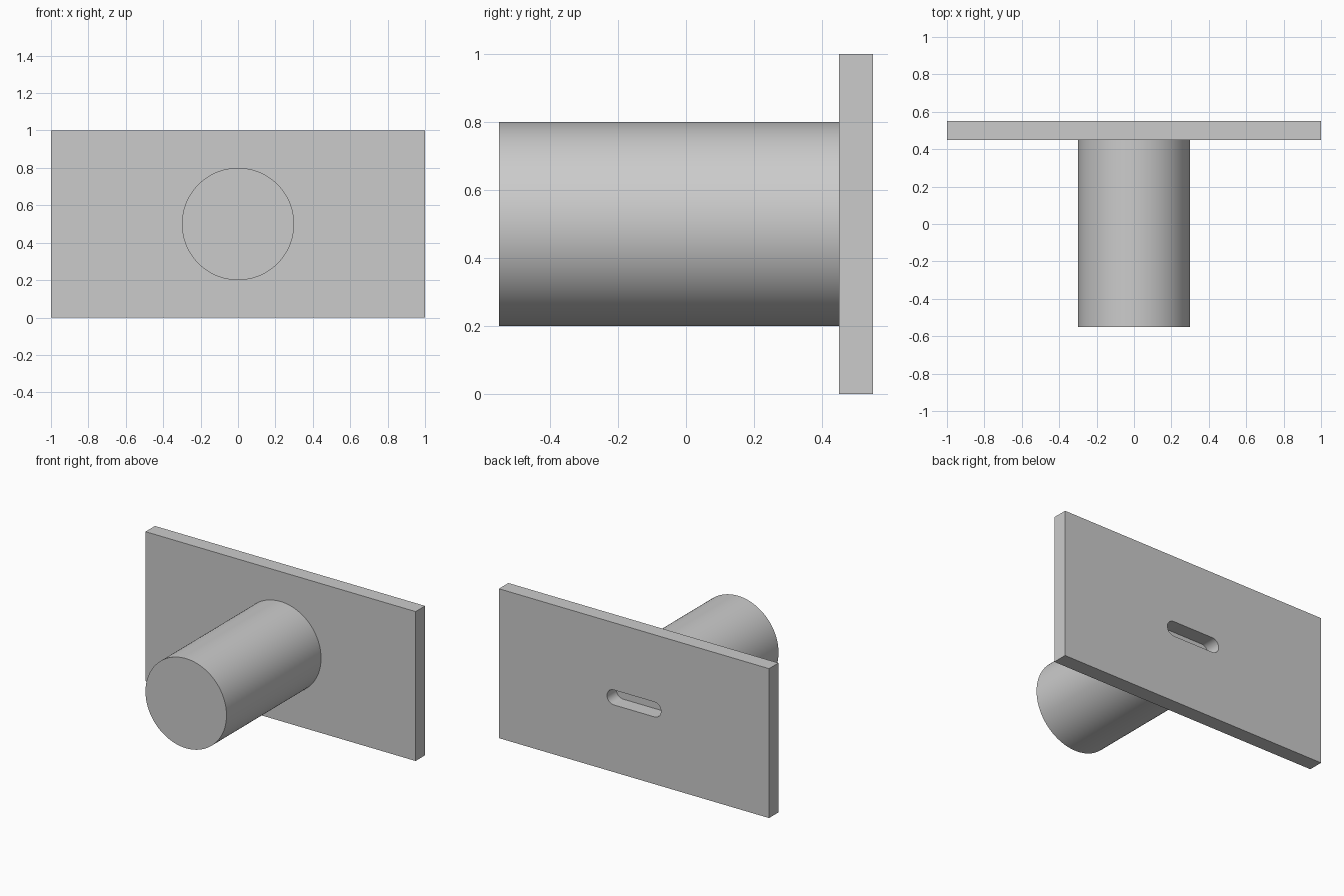
import bpy
from math import cos, sin, pi, radians

cube = bpy.data.objects.get("Cube")
if cube:
    bpy.data.objects.remove(cube, do_unlink=True)

PLATE_W, PLATE_H, PLATE_T = 2.0, 1.0, 0.1
PLATE_Y, MID_Z = 0.5, 0.5
SLOT_HALF, SLOT_R = 0.15, 0.05
POST_R, POST_LEN = 0.3, 1.0

grey = bpy.data.materials.new("light_grey")
grey.use_nodes = True
colour = (0.6, 0.6, 0.6, 1)
grey.diffuse_color = colour
grey.node_tree.nodes["Principled BSDF"].inputs["Base Color"].default_value = colour


def add_outline(curve, points):
    spline = curve.splines.new("POLY")
    spline.points.add(len(points) - 1)
    for p, (x, y) in zip(spline.points, points):
        p.co = (x, y, 0, 1)
    spline.use_cyclic_u = True


def finish(obj, name):
    obj.name = obj.data.name = name
    obj.data.materials.clear()
    obj.data.materials.append(grey)
    bpy.ops.object.shade_smooth_by_angle(angle=radians(30))


# Back plate: rectangle with a rounded slot, extruded to its thickness
curve = bpy.data.curves.new("plate_outline", "CURVE")
curve.dimensions = "2D"
curve.fill_mode = "BOTH"
curve.extrude = PLATE_T / 2
w, h = PLATE_W / 2, PLATE_H / 2
add_outline(curve, [(-w, -h), (w, -h), (w, h), (-w, h)])

STEPS = 16
slot = []
for side in (1, -1):
    for i in range(STEPS + 1):
        a = pi * i / STEPS - pi / 2
        slot.append((side * (SLOT_HALF + SLOT_R * cos(a)), side * SLOT_R * sin(a)))
add_outline(curve, slot)

plate = bpy.data.objects.new("back_plate", curve)
bpy.context.collection.objects.link(plate)
plate.location = (0, PLATE_Y, MID_Z)
plate.rotation_euler = (pi / 2, 0, 0)
bpy.ops.object.select_all(action="DESELECT")
plate.select_set(True)
bpy.context.view_layer.objects.active = plate
bpy.ops.object.convert(target="MESH")
plate = bpy.context.object
finish(plate, "back_plate")

# Round post: its rear cap closes the bottom of the slot
bpy.ops.mesh.primitive_cylinder_add(
    vertices=96, radius=POST_R, depth=POST_LEN,
    location=(0, PLATE_Y - PLATE_T / 2 - POST_LEN / 2, MID_Z),
    rotation=(pi / 2, 0, 0))
finish(bpy.context.object, "round_post")
